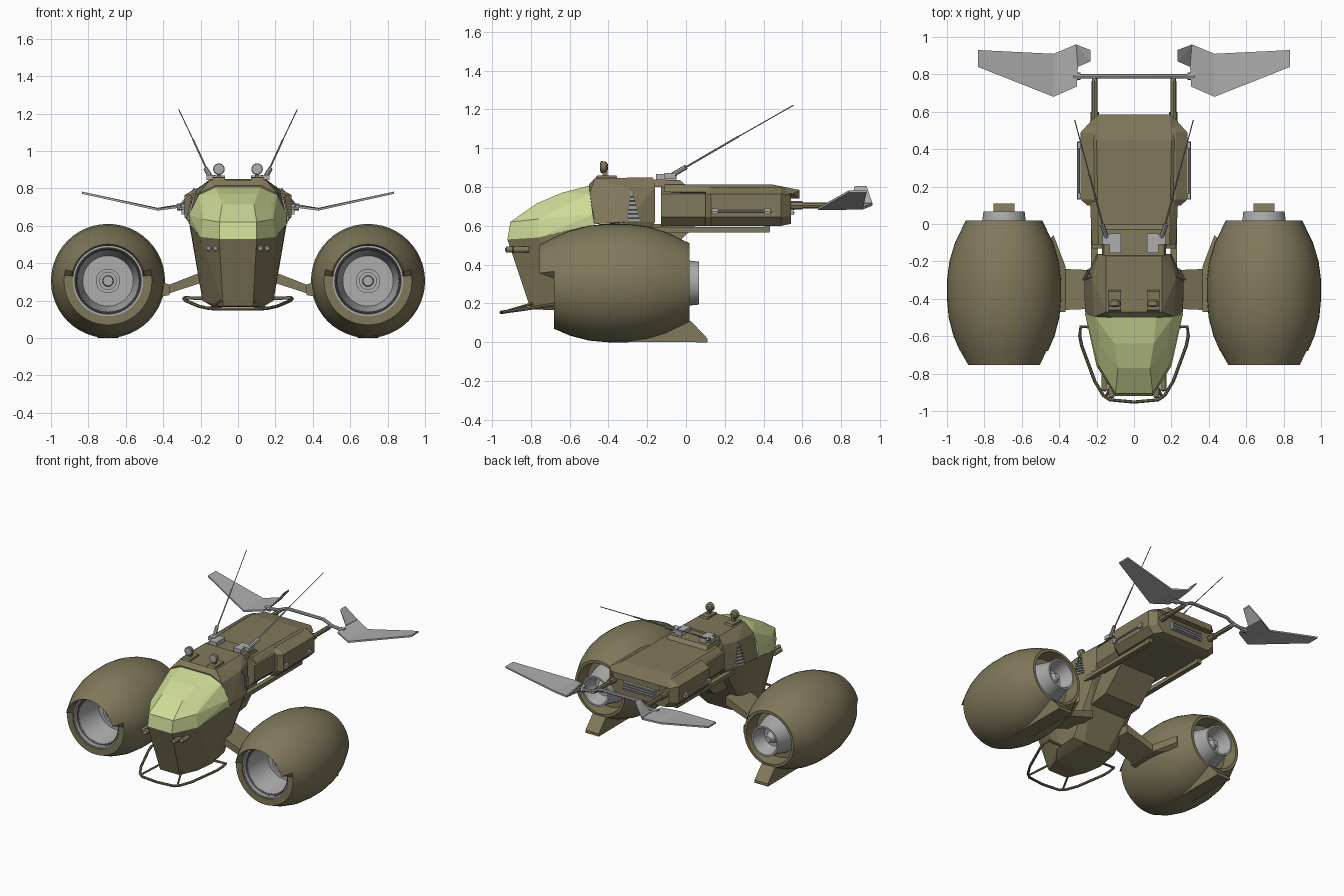
import bpy, bmesh, math
from mathutils import Vector

if "Cube" in bpy.data.objects:
    bpy.data.objects.remove(bpy.data.objects["Cube"])


def material(name, rgb):
    m = bpy.data.materials.new(name)
    m.diffuse_color = (*rgb, 1)
    m.use_nodes = True
    m.node_tree.nodes["Principled BSDF"].inputs["Base Color"].default_value = m.diffuse_color
    return m


OLIVE = material("olive paint", (0.22, 0.19, 0.105))
GLASS = material("green glass", (0.62, 0.71, 0.31))
SILVER = material("silver metal", (0.42, 0.42, 0.42))
DARK = material("dark grey", (0.16, 0.16, 0.16))


def add(name, mesh, mat, smooth=None):
    mesh.materials.clear()
    mesh.materials.append(mat)
    for p in mesh.polygons:
        p.use_smooth = smooth is not None
    if smooth is not None:
        mesh.set_sharp_from_angle(angle=math.radians(smooth))
    ob = bpy.data.objects.new(name, mesh)
    bpy.context.collection.objects.link(ob)
    return ob


def hull(name, pts, mat=OLIVE, mirror=False):
    """Flat-faced convex block through the points."""
    bm = bmesh.new()
    for p in pts:
        bm.verts.new(p)
        if mirror:
            bm.verts.new((-p[0], p[1], p[2]))
    res = bmesh.ops.convex_hull(bm, input=bm.verts)
    junk = {v for v in res["geom_interior"] + res["geom_unused"] if isinstance(v, bmesh.types.BMVert)}
    bmesh.ops.delete(bm, geom=list(junk), context='VERTS')
    bmesh.ops.dissolve_limit(bm, angle_limit=0.02, verts=bm.verts, edges=bm.edges)
    bmesh.ops.recalc_face_normals(bm, faces=bm.faces)
    me = bpy.data.meshes.new(name)
    bm.to_mesh(me)
    bm.free()
    return add(name, me, mat)


def box(name, x, y, z, mat=OLIVE):
    return hull(name, [(a, b, c) for a in x for b in y for c in z], mat)


def sheet(name, pts, mat, t=0.006):
    return hull(name, [(x, y, z + d) for x, y, z in pts for d in (-t, t)], mat)


def lathe(name, prof, cx, cz, mat, n=48, shape=None, cy=0):
    """Revolve (y, radius) points about an axis parallel to y."""
    vs, fs = [], []
    for y, r in prof:
        for i in range(n):
            a = 2 * math.pi * i / n
            p = (cx + r * math.cos(a), cy + y, cz + r * math.sin(a))
            vs.append(shape(p) if shape else p)
    for j in range(len(prof) - 1):
        for i in range(n):
            k = (i + 1) % n
            fs.append((j * n + i, j * n + k, j * n + n + k, j * n + n + i))
    me = bpy.data.meshes.new(name)
    me.from_pydata(vs, [], fs)
    bm = bmesh.new()
    bm.from_mesh(me)
    bmesh.ops.remove_doubles(bm, verts=bm.verts, dist=1e-5)
    bmesh.ops.recalc_face_normals(bm, faces=bm.faces)
    bm.to_mesh(me)
    bm.free()
    return add(name, me, mat, 32)


def tube(name, pts, r, mat=OLIVE):
    cu = bpy.data.curves.new(name, 'CURVE')
    cu.dimensions = '3D'
    cu.bevel_depth = r
    cu.bevel_resolution = 2
    cu.use_fill_caps = True
    sp = cu.splines.new('POLY')
    sp.points.add(len(pts) - 1)
    for q, p in zip(sp.points, pts):
        q.co = (*p, 1)
    tmp = bpy.data.objects.new(name + "_path", cu)
    bpy.context.collection.objects.link(tmp)
    me = bpy.data.meshes.new_from_object(tmp.evaluated_get(bpy.context.evaluated_depsgraph_get()))
    bpy.data.objects.remove(tmp)
    return add(name, me, mat, 40)


# cockpit: lower nose, canopy, rear cabin
hull("lower_nose", [(.10, -.92, .53), (.2, -.76, .54), (.255, -.5, .6), (.262, -.3, .62), (.2, -.16, .62),
                    (.08, -.80, .17), (.13, -.66, .165), (.19, -.58, .2), (.18, -.42, .22), (.1, -.4, .2)], mirror=True)
hull("canopy", [(.10, -.92, .53), (.2, -.76, .54), (.258, -.47, .6), (.10, -.905, .62), (.187, -.76, .635),
                (.262, -.48, .66), (.085, -.77, .715), (.105, -.64, .77), (.12, -.495, .808), (.21, -.495, .765),
                (.175, -.65, .71)], GLASS, True)
hull("rear_cabin", [(.212, -.495, .77), (.125, -.5, .815), (.15, -.47, .845), (.15, -.17, .85), (.262, -.47, .61),
                    (.266, -.305, .62), (.2, -.16, .62), (.19, -.16, .80), (.225, -.285, .79)], mirror=True)
hull("roof_spine", [(.16, -.18, .84), (.16, -.03, .835), (.17, .01, .80), (.17, -.18, .80)], mirror=True)
hull("belly_keel", [(.15, -.45, .40), (.15, -.12, .44), (.15, .06, .61), (.15, -.45, .61)], mirror=True)

# rear body: narrow front section, wide pod, lid and underside
def section(y, w, z0=.60, z1=.80, i=0.0):
    return [(w - .045 - i, y, z0 + i), (w - i, y, z0 + .045 + i), (w - i, y, z1 - .035 - i), (w - .06 - i, y, z1 - i)]


hull("body_front", section(-.13, .225) + section(.13, .235), mirror=True)
hull("body_pod", section(.10, .25) + section(.13, .285) + section(.49, .285) + section(.54, .25, i=.01), mirror=True)
hull("body_lid", [(.19, -.11, .812), (.2, .45, .812), (.225, -.11, .775), (.25, .46, .775), (.235, .55, .765),
                  (.19, .585, .785), (.19, .585, .74), (.2, .5, .74)], mirror=True)
box("rear_grille", (-.13, .13), (.53, .555), (.655, .715), SILVER)
for z in (.667, .685, .703):
    box("rear_grille_slat", (-.12, .12), (.55, .56), (z - .004, z + .004), DARK)

# bumper hoop round the nose
half = [(.19, -.55, .212), (.285, -.55, .215), (.29, -.60, .21), (.28, -.65, .20), (.21, -.84, .17),
        (.165, -.915, .16), (.13, -.94, .156)]
tube("bumper", half + [(0, -.952, .155)] + [(-x, y, z) for x, y, z in reversed(half)], .009)

# crossbar between the tail wings
tube("tail_crossbar", [(-.31, .79, .70), (-.22, .79, .71), (-.15, .79, .74), (.15, .79, .74), (.22, .79, .71),
                       (.31, .79, .70)], .012, SILVER)


def lip(p):  # lower part of the inlet lip is cut back
    x, y, z = p
    return (x, max(y, -.68), z) if z < .345 else p


for s in (-1, 1):
    side = "left" if s < 0 else "right"

    def S(pts):
        return [(s * x, y, z) for x, y, z in pts]

    # engine nacelle, intake, nozzle and fin
    c = s * .695
    lathe(side + "_engine_shell",
          [(-.64, .188), (-.74, .188), (-.755, .197), (-.68, .235), (-.6, .27), (-.5, .296), (-.4, .305),
           (-.3, .305), (-.2, .292), (-.1, .262), (.018, .205), (.018, .185), (-.09, .175), (-.09, 0)],
          c, .305, OLIVE, shape=lip)
    lathe(side + "_engine_intake",
          [(-.60, .189), (-.672, .189), (-.672, .178), (-.64, .172), (-.64, .165), (-.45, .135), (-.45, .065),
           (-.5, .065), (-.5, .045), (-.48, .045), (-.48, .03), (-.51, .026), (-.51, 0)], c, .305, SILVER)
    lathe(side + "_intake_ring", [(-.655, .176), (-.662, .172), (-.655, .166), (-.60, .164)], c, .305, DARK)
    lathe(side + "_engine_nozzle",
          [(-.09, .14), (.0, .118), (.068, .11), (.068, .098), (-.03, .07), (-.03, .045), (.03, .02), (.03, 0)],
          c, .305, SILVER)
    hull(side + "_engine_fin", S([(x, y, z) for x in (.64, .75) for y, z in
                                  ((-.4, .003), (.11, .0), (.11, .02), (.025, .11), (-.3, .12))]))

    # strut and its fairing on the engine
    hull(side + "_strut", S([(.15, -.45, .31), (.15, -.25, .31), (.15, -.45, .37), (.15, -.25, .37),
                             (.38, -.46, .235), (.38, -.24, .235), (.38, -.46, .28), (.38, -.24, .28)]))
    hull(side + "_strut_fairing", S([(.365, -.47, .23), (.365, -.23, .23), (.365, -.47, .285), (.365, -.23, .285),
                                     (.43, -.06, .25), (.43, -.06, .30), (.47, -.47, .21), (.47, -.47, .32),
                                     (.47, -.1, .22), (.47, -.1, .32)]))

    # side vent with slats
    hull(side + "_vent", S([(x + d, y, z) for x, y, z in
                            ((.227, -.284, .785), (.267, -.303, .625), (.236, -.238, .625)) for d in (-.02, .006)]), SILVER)
    for k in range(6):
        z, t = .64 + .022 * k, k / 7
        a = Vector((.268 - .036 * t, -.300 + .016 * t, z))
        b = Vector((.240 - .010 * t, -.242 - .036 * t, z))
        hull(side + "_vent_slat", S([(p.x + d, p.y, z + e) for p in (a, b) for d in (0, .01) for e in (-.004, .004)]), DARK)

    # lower frame tube, silver side rail, nose rod
    hull(side + "_frame_tube", S([(x, y, z) for x in (.195, .23) for y in (-.25, .43) for z in (.566, .594)]))
    hull(side + "_frame_end", S([(x, y, z) for x in (.195, .23) for y in (.405, .432) for z in (.57, .65)]))
    tube(side + "_side_rail", S([(.297, .13, .675), (.297, .44, .675)]), .007, SILVER)
    for y in (.15, .42):
        hull(side + "_rail_mount", S([(x, y + d, z) for x in (.27, .303) for d in (-.016, .016) for z in (.66, .69)]), SILVER)
    tube(side + "_bumper_stay", S([(.09, -.79, .2), (.15, -.925, .16)]), .007)

    # twin headlights
    for x in (.12, .157):
        lathe(side + "_headlight_case", [(.07, .016), (-.01, .016), (-.012, .012)], s * x, .478, OLIVE, 16, cy=-.915 + (x - .12))
        lathe(side + "_headlight", [(-.01, .013), (-.016, .008), (-.017, 0)], s * x, .478, SILVER, 16, cy=-.915 + (x - .12))

    # roof searchlight
    hull(side + "_lamp_base", S([(x, y, z) for x in (.07, .135) for y, z in
                                 ((-.47, .84), (-.46, .858), (-.36, .86), (-.35, .84))]))
    box(side + "_lamp_stem", (s * .092, s * .112), (-.43, -.405), (.85, .89))
    lathe(side + "_lamp_case", [(-.014, .031), (.012, .028), (.022, .015), (.022, 0)], s * .102, .903, OLIVE, 20, cy=-.425)
    lathe(side + "_lamp_lens", [(-.012, .031), (-.016, .027), (-.019, 0)], s * .102, .903, SILVER, 20, cy=-.425)

    # antenna with block base
    hull(side + "_antenna_base", S([(x, y, z) for x in (.07, .13) for y in (-.155, -.05) for z in (.832, .868)]), SILVER)
    hull(side + "_antenna_mount", S([(x, y, z) for x in (.12, .168) for y in (-.11, -.055) for z in (.845, .872)]), SILVER)
    tube(side + "_antenna_root", S([(.147, -.07, .862), (.172, .0, .903)]), .013, SILVER)
    tube(side + "_antenna", S([(.165, -.01, .897), (.24, .27, 1.06)]), .005, SILVER)
    tube(side + "_antenna_tip", S([(.24, .27, 1.06), (.317, .555, 1.222)]), .0028, SILVER)

    # tail boom, swept wing and winglet
    tube(side + "_tail_boom", S([(.21, .48, .705), (.21, .765, .705)]), .016)
    tube(side + "_boom_sleeve", S([(.21, .5, .705), (.21, .60, .705)]), .022)
    tube(side + "_boom_joint", S([(.21, .755, .705), (.21, .80, .708)]), .014, SILVER)
    tube(side + "_wing_hinge", S([(.285, .79, .70), (.325, .79, .70)]), .019, SILVER)
    sheet(side + "_wing", S([(.43, .68, .687), (.835, .84, .777), (.835, .93, .777), (.43, .91, .69)]), SILVER)
    sheet(side + "_wing_root", S([(.305, .735, .703), (.43, .68, .687), (.43, .91, .69), (.31, .96, .71),
                                  (.30, .84, .705)]), SILVER)
    sheet(side + "_winglet", S([(.30, .84, .708), (.31, .96, .712), (.232, .93, .80), (.232, .87, .80)]), SILVER)
